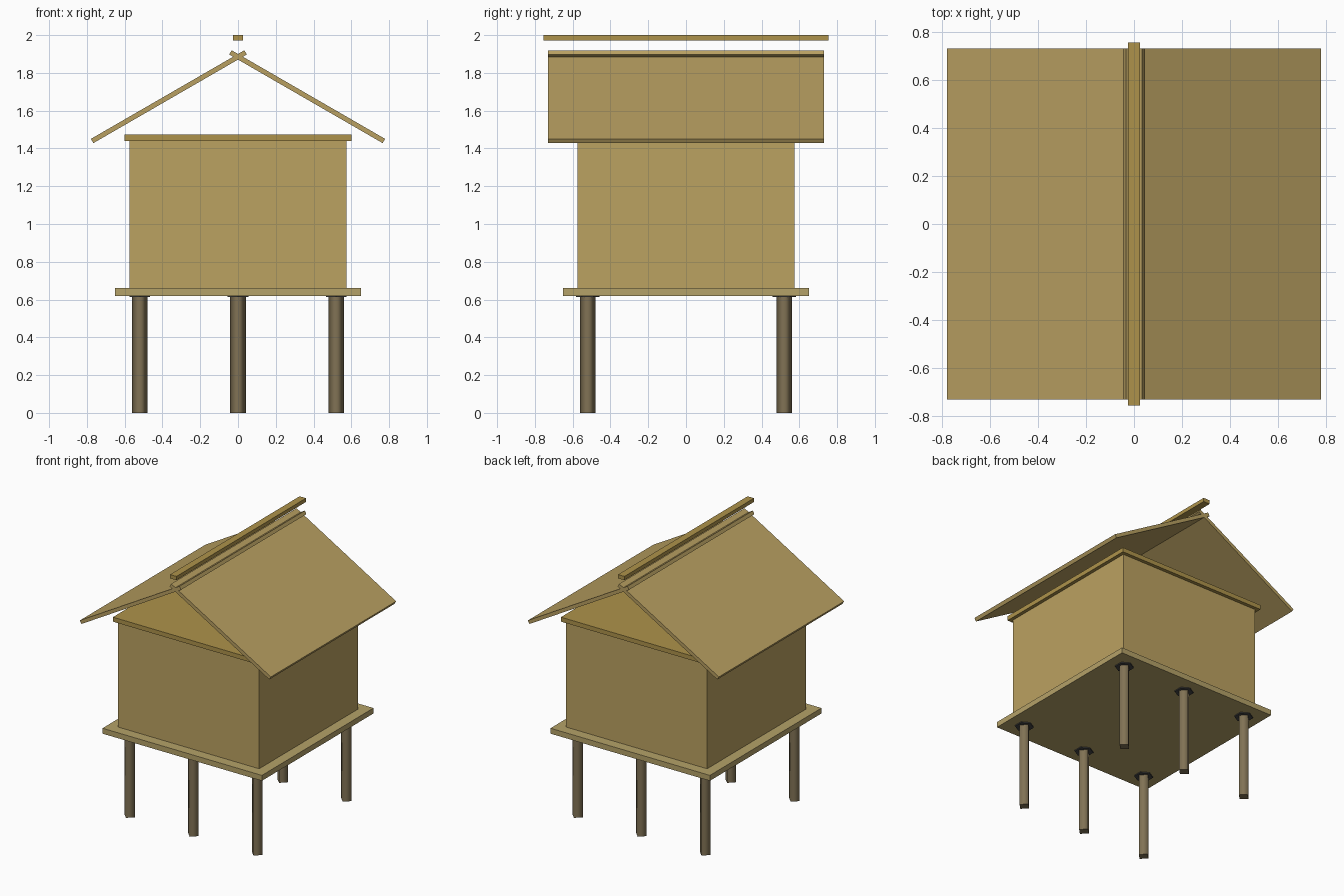
import bpy
from math import radians, pi

if "Cube" in bpy.data.objects:
    bpy.data.objects.remove(bpy.data.objects["Cube"])


def material(name, rgb):
    m = bpy.data.materials.new(name)
    m.diffuse_color = (*rgb, 1)
    m.use_nodes = True
    m.node_tree.nodes["Principled BSDF"].inputs["Base Color"].default_value = m.diffuse_color
    return m


BAMBOO = material("bamboo", (0.50, 0.36, 0.12))
THATCH = material("roof_panel", (0.48, 0.35, 0.12))
BEAM = material("beam", (0.42, 0.29, 0.07))
DECK = material("deck", (0.46, 0.36, 0.14))
POST = material("post_wood", (0.22, 0.17, 0.09))
METAL = material("dark_metal", (0.06, 0.06, 0.06))


def box(name, size, loc, mat, tilt=0):
    bpy.ops.mesh.primitive_cube_add(size=1, location=loc)
    ob = bpy.context.object
    ob.name = name
    ob.scale = size
    bpy.ops.object.transform_apply(location=False, rotation=False, scale=True)
    ob.rotation_euler.y = tilt
    ob.data.materials.append(mat)
    return ob


def prism(name, sides, radius, z0, z1, x, y, mat):
    bpy.ops.mesh.primitive_cylinder_add(vertices=sides, radius=radius, depth=z1 - z0,
                                        location=(x, y, (z0 + z1) / 2))
    ob = bpy.context.object
    ob.name = name
    ob.data.materials.append(mat)
    return ob


# Six four-sided stilts set cornerwise, each with a thin hexagonal guard plate
for y in (-0.52, 0.52):
    for x in (-0.52, 0, 0.52):
        post = prism("stilt", 4, 0.042, 0, 0.62, x, y, POST)
        for p in post.data.polygons:
            p.use_smooth = abs(p.normal.z) < 0.5
        prism("rat_guard", 6, 0.063, 0.613, 0.625, x, y, METAL)

# Deck, walls and the plate on top of the walls
box("deck", (1.3, 1.3, 0.04), (0, 0, 0.64), DECK)
box("walls", (1.15, 1.15, 0.78), (0, 0, 1.05), BAMBOO)
box("wall_plate", (1.2, 1.2, 0.033), (0, 0, 1.4565), BEAM)

# Two roof panels crossing at the ridge
for side, s in (("left", -1), ("right", 1)):
    box(f"{side}_roof_panel", (0.938, 1.46, 0.026), (s * 0.366, 0, 1.674),
        THATCH, s * radians(30))

# Ridge pole above the crossing
box("ridge_pole", (0.052, 1.51, 0.028), (0, 0, 1.986), BEAM)
